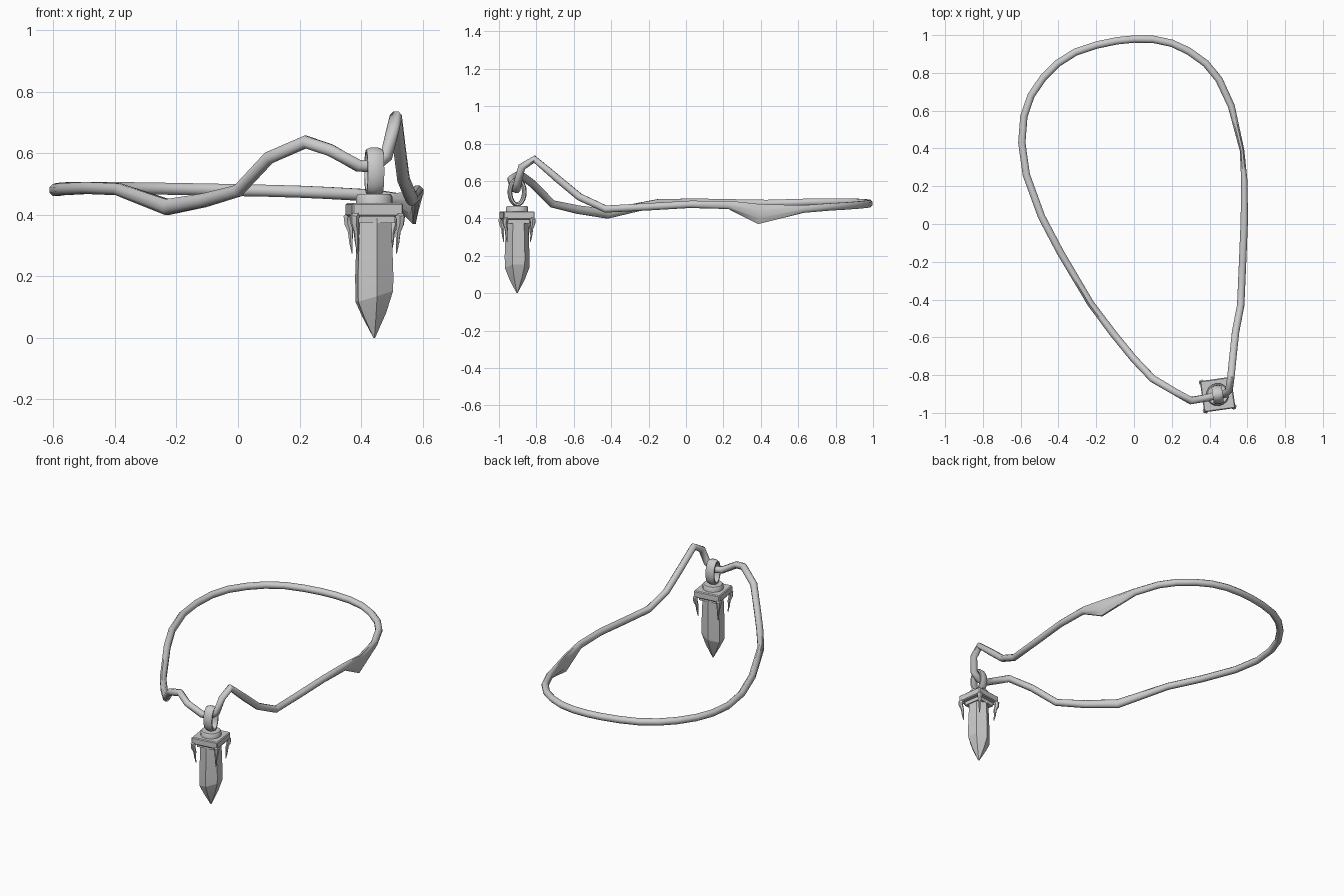
import bpy, bmesh
from math import sin, cos, pi, radians
from mathutils import Vector, Matrix

if "Cube" in bpy.data.objects:
    bpy.data.objects.remove(bpy.data.objects["Cube"])

C = Vector((0.443, -0.903, 0))          # pendant axis
TURN = Matrix.Translation(C) @ Matrix.Rotation(radians(8), 4, 'Z')


def finish(bm, name, matrix=None, angle=40):
    bmesh.ops.recalc_face_normals(bm, faces=bm.faces)
    if matrix:
        bm.transform(matrix)
    me = bpy.data.meshes.new(name)
    bm.to_mesh(me)
    bm.free()
    ob = bpy.data.objects.new(name, me)
    bpy.context.collection.objects.link(ob)
    bpy.ops.object.select_all(action='DESELECT')
    ob.select_set(True)
    bpy.context.view_layer.objects.active = ob
    bpy.ops.object.shade_smooth_by_angle(angle=radians(angle))
    return ob


def skin(bm, rings, closed=False):
    """Bridge rings of points into a tube, capped unless closed."""
    rv = [[bm.verts.new(p) for p in r] for r in rings]
    n = len(rv[0])
    for i in range(len(rv) if closed else len(rv) - 1):
        a, b = rv[i], rv[(i + 1) % len(rv)]
        for j in range(n):
            k = (j + 1) % n
            bm.faces.new((a[j], a[k], b[k], b[j]))
    if not closed:
        bm.faces.new(rv[0][::-1])
        bm.faces.new(rv[-1])


def sweep(bm, pts, sizes, closed=False, n=8, side=None):
    """Sweep an ellipse (half width, half height) along a path."""
    pts = [Vector(p) for p in pts]
    N = len(pts)
    rings = []
    for i, p in enumerate(pts):
        a = pts[(i - 1) % N] if closed else pts[max(i - 1, 0)]
        b = pts[(i + 1) % N] if closed else pts[min(i + 1, N - 1)]
        t = (p - a).normalized() * (p != a) + (b - p).normalized() * (b != p)
        t.normalize()
        s = Vector(side) if side else t.cross(Vector((0, 0, 1))).normalized()
        u = s.cross(t).normalized()
        w, h = sizes[i]
        rings.append([p + s * w * cos(2 * pi * j / n + pi / n) + u * h * sin(2 * pi * j / n + pi / n)
                      for j in range(n)])
    skin(bm, rings, closed)


def box(bm, w, z0, z1):
    m = Matrix.Translation((0, 0, (z0 + z1) / 2)) @ Matrix.Diagonal((w, w, z1 - z0, 1))
    return bmesh.ops.create_cube(bm, size=1, matrix=m)['verts']


# Cord loop, with flattened kinks given as (half width, half height)
R = (0.021, 0.021)
cord = [
    ((.44, -.905, .555), R), ((.39, -.92, .56), R), ((.30, -.935, .61), R),
    ((.22, -.89, .637), (.02, .022)), ((.10, -.82, .585), R), ((0, -.715, .478), R),
    ((-.11, -.58, .447), (.021, .024)), ((-.23, -.42, .425), (.02, .028)),
    ((-.39, -.15, .483), R), ((-.49, .04, .487), R), ((-.57, .26, .483), R),
    ((-.594, .43, .48), R), ((-.583, .57, .484), R), ((-.545, .68, .487), R),
    ((-.48, .775, .487), R), ((-.405, .85, .487), R), ((-.31, .91, .486), R),
    ((-.2, .947, .484), R), ((-.09, .97, .482), R), ((0, .979, .48), R),
    ((.1, .978, .478), R), ((.2, .957, .475), R), ((.29, .915, .471), R),
    ((.38, .85, .466), R), ((.45, .765, .461), R), ((.515, .625, .45), (.02, .022)),
    ((.572, .39, .423), (.013, .058)), ((.584, .23, .472), (.018, .024)),
    ((.584, .02, .475), R), ((.575, -.2, .462), R), ((.565, -.43, .45), R), ((.538, -.57, .515), R),
    ((.525, -.69, .615), R), ((.513, -.81, .717), R), ((.503, -.878, .675), R),
    ((.482, -.9, .59), R),
]
bm = bmesh.new()
sweep(bm, [c[0] for c in cord], [c[1] for c in cord], closed=True)
finish(bm, "cord", angle=50)

# Bail ring: upright oval band
bm = bmesh.new()
oval = [(0, .039 * cos(a), .541 + .067 * sin(a)) for a in (2 * pi * i / 20 for i in range(20))]
sweep(bm, oval, [(.029, .012)] * 20, closed=True, side=(1, 0, 0))
finish(bm, "bail_ring", TURN)

# Collar disc under the bail
bm = bmesh.new()
skin(bm, [[(r * cos(2 * pi * j / 16), r * sin(2 * pi * j / 16), z) for j in range(16)]
          for r, z in ((.06, .43), (.06, .458), (.054, .467))])
finish(bm, "collar", TURN)

# Square cap with a chamfered rim
bm = bmesh.new()
box(bm, .167, .395, .438)
bmesh.ops.bevel(bm, geom=bm.edges[:], offset=.005, segments=1, affect='EDGES')
box(bm, .118, .373, .40)
finish(bm, "cap", TURN, 30)

# Four corner claws
bm = bmesh.new()
for k in range(4):
    a = pi / 4 + k * pi / 2
    prof = [(.088, .41, .016), (.107, .392, .016), (.106, .37, .013),
            (.097, .345, .009), (.095, .31, .006), (.090, .275, .002)]
    sweep(bm, [(r * cos(a), r * sin(a), z) for r, z, s in prof],
          [(s, s) for r, z, s in prof], n=6, side=(-sin(a), cos(a), 0))
finish(bm, "claws", TURN)

# Six-sided crystal with an uneven faceted point
bm = bmesh.new()
hexa = [pi / 2 + j * pi / 3 for j in range(6)]
rings = [[(r * cos(a), r * sin(a), z + d * cos(a)) for a in hexa]
         for r, z, d in ((.06, .39, 0), (.067, .2, 0), (.066, .135, .02),
                         (.042, .075, .008), (.003, 0, 0))]
skin(bm, rings)
finish(bm, "crystal", TURN, 15)
